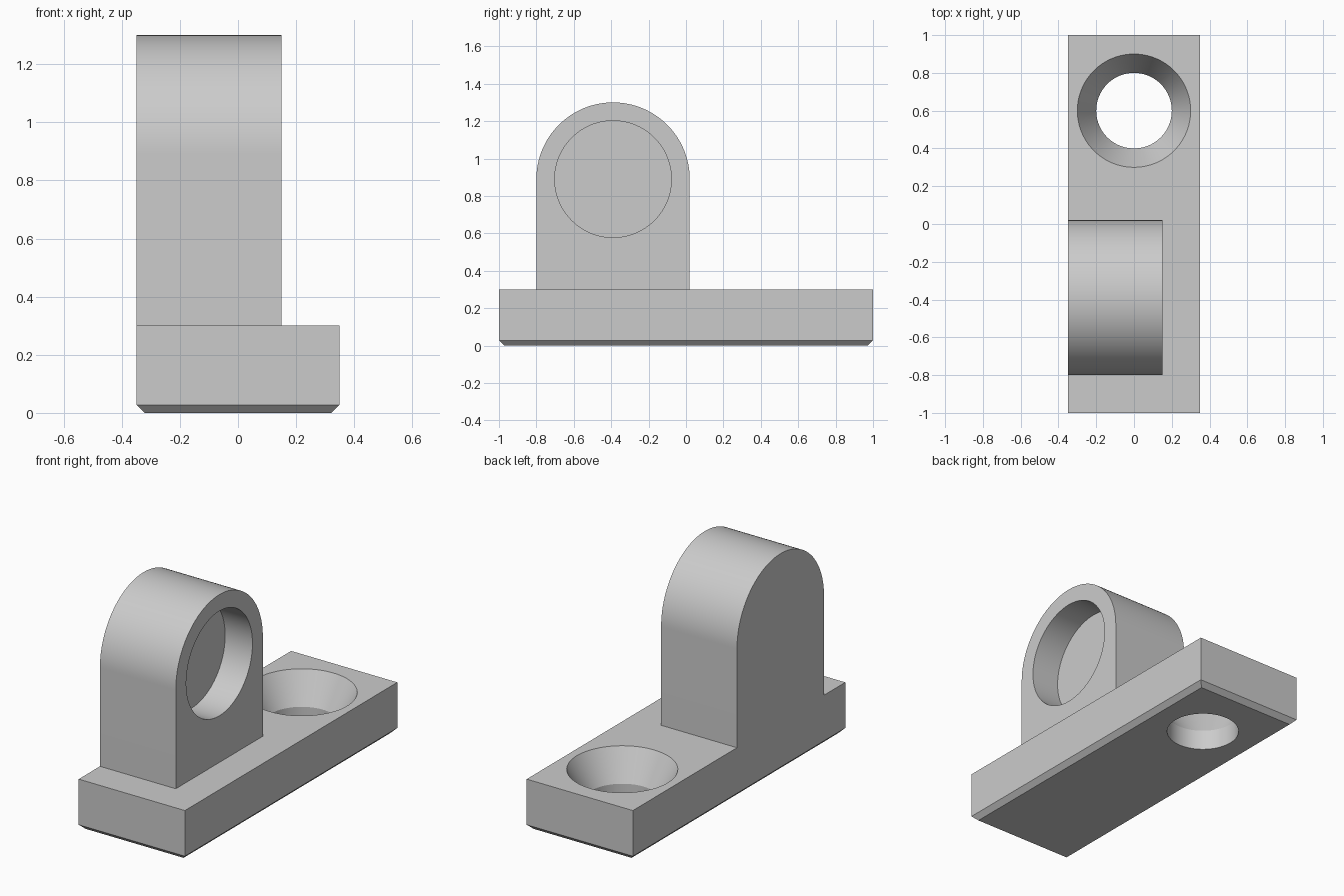
import bpy, bmesh, math
from mathutils import Matrix

default = bpy.data.objects.get("Cube")
if default:
    bpy.data.objects.remove(default, do_unlink=True)

grey = bpy.data.materials.new("plain_grey")
grey.use_nodes = True
colour = (0.6, 0.6, 0.6, 1)
grey.diffuse_color = colour
grey.node_tree.nodes["Principled BSDF"].inputs["Base Color"].default_value = colour


def make_object(name, bm):
    bmesh.ops.recalc_face_normals(bm, faces=bm.faces[:])
    mesh = bpy.data.meshes.new(name)
    bm.to_mesh(mesh)
    bm.free()
    mesh.materials.append(grey)
    obj = bpy.data.objects.new(name, mesh)
    bpy.context.collection.objects.link(obj)
    return obj


def extrude_profile(name, points, offset):
    bm = bmesh.new()
    face = bm.faces.new([bm.verts.new(p) for p in points])
    extruded = bmesh.ops.extrude_face_region(bm, geom=[face])["geom"]
    moved = [g for g in extruded if isinstance(g, bmesh.types.BMVert)]
    bmesh.ops.translate(bm, verts=moved, vec=offset)
    return make_object(name, bm)


def lathe(name, profile, matrix, steps=96):
    """Closed solid of revolution from (radius, height) pairs."""
    bm = bmesh.new()
    rings = []
    for r, h in profile:
        angles = [math.tau * i / steps for i in range(steps)]
        rings.append([bm.verts.new((r * math.cos(a), r * math.sin(a), h)) for a in angles])
    for low, high in zip(rings, rings[1:]):
        for i in range(steps):
            j = (i + 1) % steps
            bm.faces.new((low[i], low[j], high[j], high[i]))
    bm.faces.new(rings[0])
    bm.faces.new(rings[-1])
    bm.transform(matrix)
    return make_object(name, bm)


def combine(target, other, operation):
    mod = target.modifiers.new(operation.lower(), 'BOOLEAN')
    mod.operation = operation
    mod.solver = 'EXACT'
    mod.object = other
    bpy.context.view_layer.objects.active = target
    bpy.ops.object.modifier_apply(modifier=mod.name)
    bpy.data.objects.remove(other, do_unlink=True)


# Base plate with a chamfered underside
BASE_TOP = 0.3
bm = bmesh.new()
bmesh.ops.create_cube(bm, size=1, matrix=Matrix.Translation((0, 0, BASE_TOP / 2))
                      @ Matrix.Diagonal((0.7, 2, BASE_TOP, 1)))
bottom = [e for e in bm.edges if all(v.co.z < 0.01 for v in e.verts)]
bmesh.ops.bevel(bm, geom=bottom, offset=0.028, segments=1, affect='EDGES')
bracket = make_object("bracket", bm)

# Upright lug with a round top, flush with one side of the base
LUG_Y, LUG_Z, LUG_R, LUG_X = -0.39, 0.89, 0.41, -0.35
outline = [(LUG_X, LUG_Y - LUG_R, 0.15), (LUG_X, LUG_Y + LUG_R, 0.15)]
for i in range(65):
    a = math.pi * i / 64
    outline.append((LUG_X, LUG_Y + LUG_R * math.cos(a), LUG_Z + LUG_R * math.sin(a)))
lug = extrude_profile("lug", outline, (0.5, 0, 0))
combine(bracket, lug, 'UNION')

# Blind round recess in the lug
recess = lathe("recess_cutter", [(0.312, -0.18), (0.312, 0.1)],
               Matrix.Translation((0.15, LUG_Y, LUG_Z)) @ Matrix.Rotation(math.pi / 2, 4, 'Y'))
combine(bracket, recess, 'DIFFERENCE')

# Countersunk screw hole through the base
hole = lathe("hole_cutter", [(0.2, -0.1), (0.2, 0.12), (0.3, BASE_TOP), (0.3, 0.4)],
             Matrix.Translation((0, 0.6, 0)))
combine(bracket, hole, 'DIFFERENCE')

# Smooth curved faces, sharp edges
bpy.ops.object.select_all(action='DESELECT')
bracket.select_set(True)
bpy.context.view_layer.objects.active = bracket
bpy.ops.object.shade_smooth_by_angle(angle=math.radians(25))
